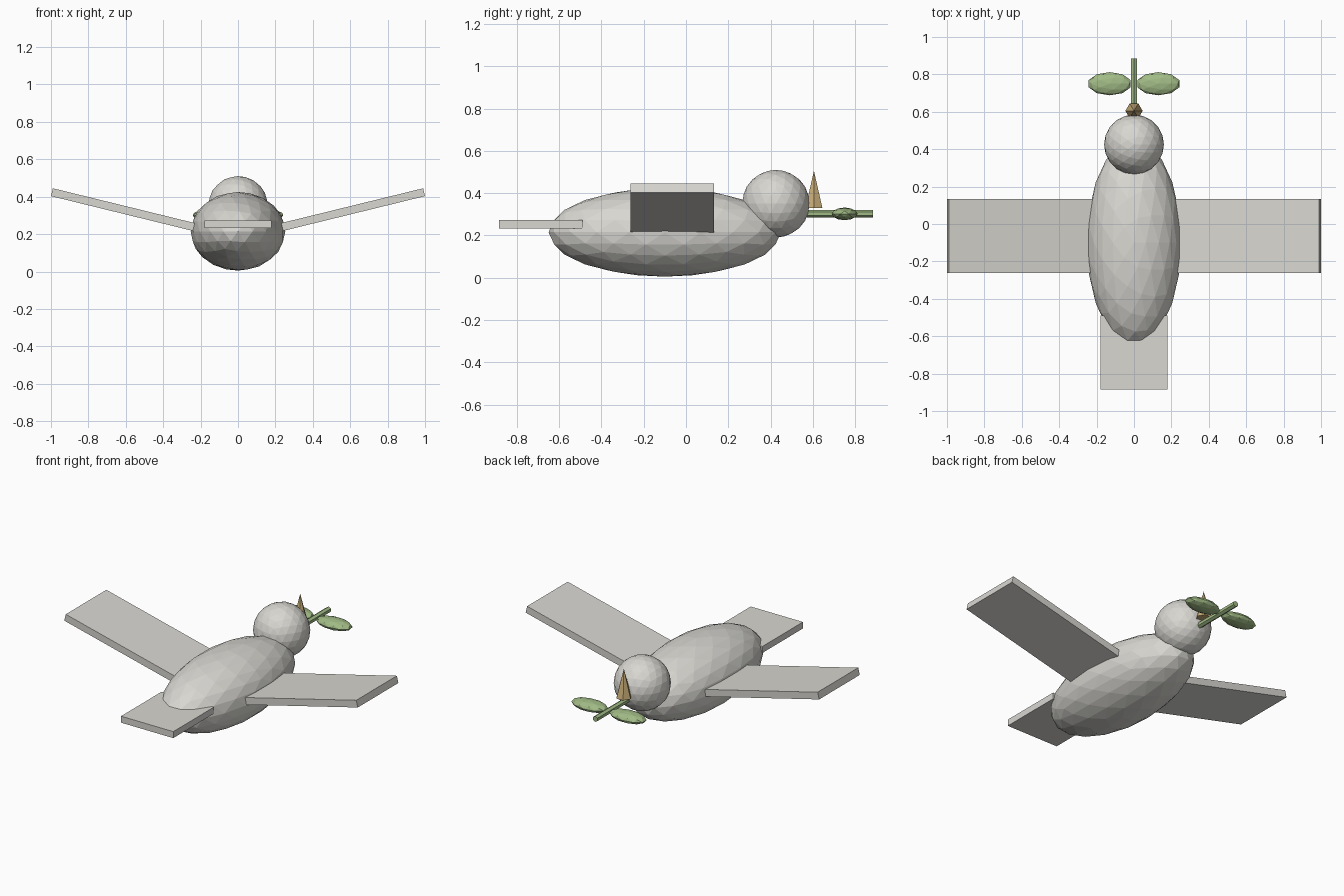
import bpy
from math import atan, cos, sin, pi

old = bpy.data.objects.get("Cube")
if old:
    bpy.data.objects.remove(old, do_unlink=True)


def make_material(name, colour):
    mat = bpy.data.materials.new(name)
    mat.use_nodes = True
    mat.diffuse_color = colour
    mat.node_tree.nodes["Principled BSDF"].inputs["Base Color"].default_value = colour
    return mat


FEATHER = make_material("pale grey feathers", (0.69, 0.68, 0.64, 1))
BEAK = make_material("tan beak", (0.58, 0.42, 0.19, 1))
LEAF = make_material("leaf green", (0.36, 0.5, 0.24, 1))


def finish(name, mat, scale=(1, 1, 1)):
    obj = bpy.context.object
    obj.name = name
    obj.scale = scale
    obj.data.materials.append(mat)
    return obj


def ball(name, mat, centre, radii, detail):
    bpy.ops.mesh.primitive_ico_sphere_add(subdivisions=detail, radius=1, location=centre)
    return finish(name, mat, radii)


def box(name, mat, centre, size, tilt=0):
    bpy.ops.mesh.primitive_cube_add(size=1, location=centre, rotation=(0, tilt, 0))
    return finish(name, mat, size)


# Body and head
ball("body", FEATHER, (0, -0.1, 0.215), (0.253, 0.55, 0.21), 3)
ball("head", FEATHER, (0, 0.425, 0.35), (0.16, 0.16, 0.16), 3)

# Raised wings, running from inside the body to the tips
angle = atan(0.245)
length, thickness = 0.9, 0.043
for side, label in ((1, "left"), (-1, "right")):
    x = 0.995 - cos(angle) * length / 2
    z = 0.424 - sin(angle) * length / 2
    box(label + "_wing", FEATHER, (side * x, -0.065, z),
        (length, 0.395, thickness), -side * angle)

# Flat tail
box("tail", FEATHER, (0, -0.687, 0.252), (0.356, 0.394, 0.04))

# Upright beak
bpy.ops.mesh.primitive_cone_add(vertices=6, radius1=0.046, radius2=0, depth=0.175,
                                location=(0, 0.605, 0.418), rotation=(0, 0, pi / 6))
finish("beak", BEAK)

# Twig with a leaf on each side
bpy.ops.mesh.primitive_cylinder_add(vertices=6, radius=0.0175, depth=0.324,
                                    location=(0, 0.722, 0.302), rotation=(pi / 2, 0, 0))
finish("twig", LEAF)
for side, label in ((1, "left"), (-1, "right")):
    ball(label + "_leaf", LEAF, (side * 0.13, 0.75, 0.302), (0.118, 0.062, 0.03), 2)
